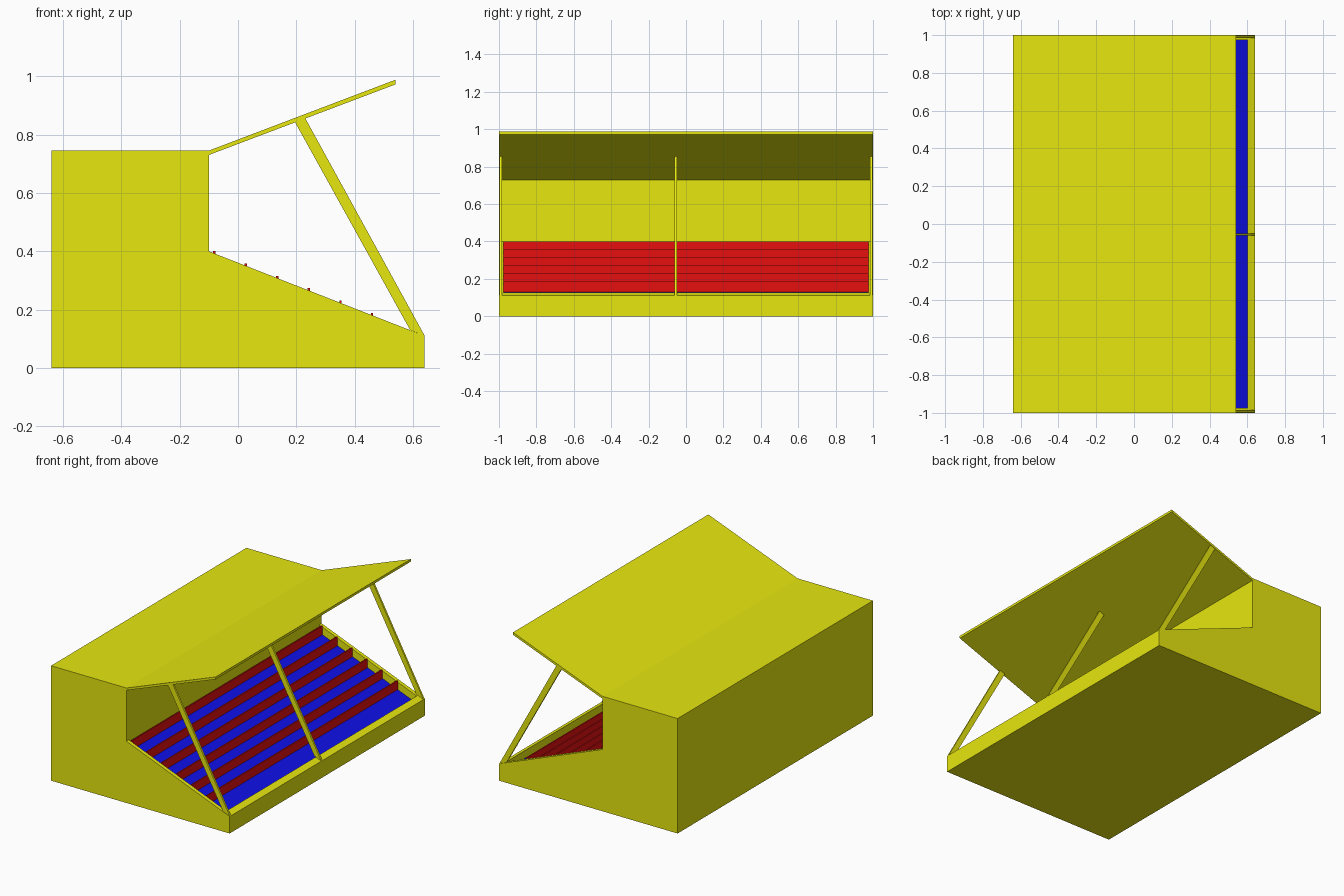
import bpy
import bmesh

cube = bpy.data.objects.get("Cube")
if cube:
    bpy.data.objects.remove(cube, do_unlink=True)


def material(name, rgb):
    m = bpy.data.materials.new(name)
    m.use_nodes = True
    m.diffuse_color = (*rgb, 1)
    m.node_tree.nodes["Principled BSDF"].inputs["Base Color"].default_value = (*rgb, 1)
    return m


yellow = material("yellow", (0.8, 0.8, 0.005))
red = material("red", (0.8, 0.005, 0.005))
blue = material("blue", (0.005, 0.005, 0.8))


def extrude(name, profile, spans, mat):
    """Extrude an x-z profile along y over each (start, end) span."""
    bm = bmesh.new()
    for y0, y1 in spans:
        face = bm.faces.new([bm.verts.new((x, y0, z)) for x, z in profile])
        ext = bmesh.ops.extrude_face_region(bm, geom=[face])
        verts = [v for v in ext["geom"] if isinstance(v, bmesh.types.BMVert)]
        bmesh.ops.translate(bm, verts=verts, vec=(0, y1 - y0, 0))
    bmesh.ops.recalc_face_normals(bm, faces=bm.faces)
    mesh = bpy.data.meshes.new(name)
    bm.to_mesh(mesh)
    bm.free()
    mesh.materials.append(mat)
    obj = bpy.data.objects.new(name, mesh)
    bpy.context.collection.objects.link(obj)
    return obj


WALL = -0.10      # upright wall behind the shelves
LIP = 0.60        # inner edge of the front lip
INNER = 0.975     # half width of the recess
DEPTH = 0.055     # recess depth


def slope(x):
    return 0.40 - 0.391 * (x - WALL)


# Cabinet: solid end cheeks and a recessed middle section
outline = [(-0.64, 0.745), (-0.64, 0), (0.64, 0), (0.64, 0.11)]
extrude("end_cheeks", outline + [(WALL, 0.40), (WALL, 0.745)],
        [(-1, -INNER), (INNER, 1)], yellow)
extrude("cabinet_body", outline + [
    (LIP, slope(LIP)), (LIP, slope(LIP) - DEPTH),
    (WALL, 0.40 - DEPTH), (WALL, 0.745)], [(-INNER, INNER)], yellow)

# Blue display floor lying in the recess
extrude("display_floor", [
    (WALL, 0.40 - DEPTH), (LIP, slope(LIP) - DEPTH),
    (LIP, slope(LIP) - DEPTH + 0.006), (WALL, 0.406 - DEPTH)],
    [(-INNER, INNER)], blue)

# Red upright dividers stepping down the slope
for i in range(6):
    x = -0.085 + 0.108 * i
    top = slope(x) + 0.006
    extrude(f"divider_{i + 1}", [
        (x, top), (x, top - 0.06), (x + 0.008, top - 0.06), (x + 0.008, top)],
        [(-INNER, INNER)], red)

# Raised canopy
extrude("canopy", [(WALL, 0.73), (0.54, 0.972), (0.54, 0.988), (WALL, 0.745)],
        [(-1, 1)], yellow)

# Slanted canopy struts: both ends and one near the middle
for name, y in (("front_strut", -0.991), ("middle_strut", -0.055), ("back_strut", 0.991)):
    extrude(name, [(0.195, 0.843), (0.59, 0.13), (0.64, 0.11), (0.23, 0.857)],
            [(y - 0.006, y + 0.006)], yellow)
